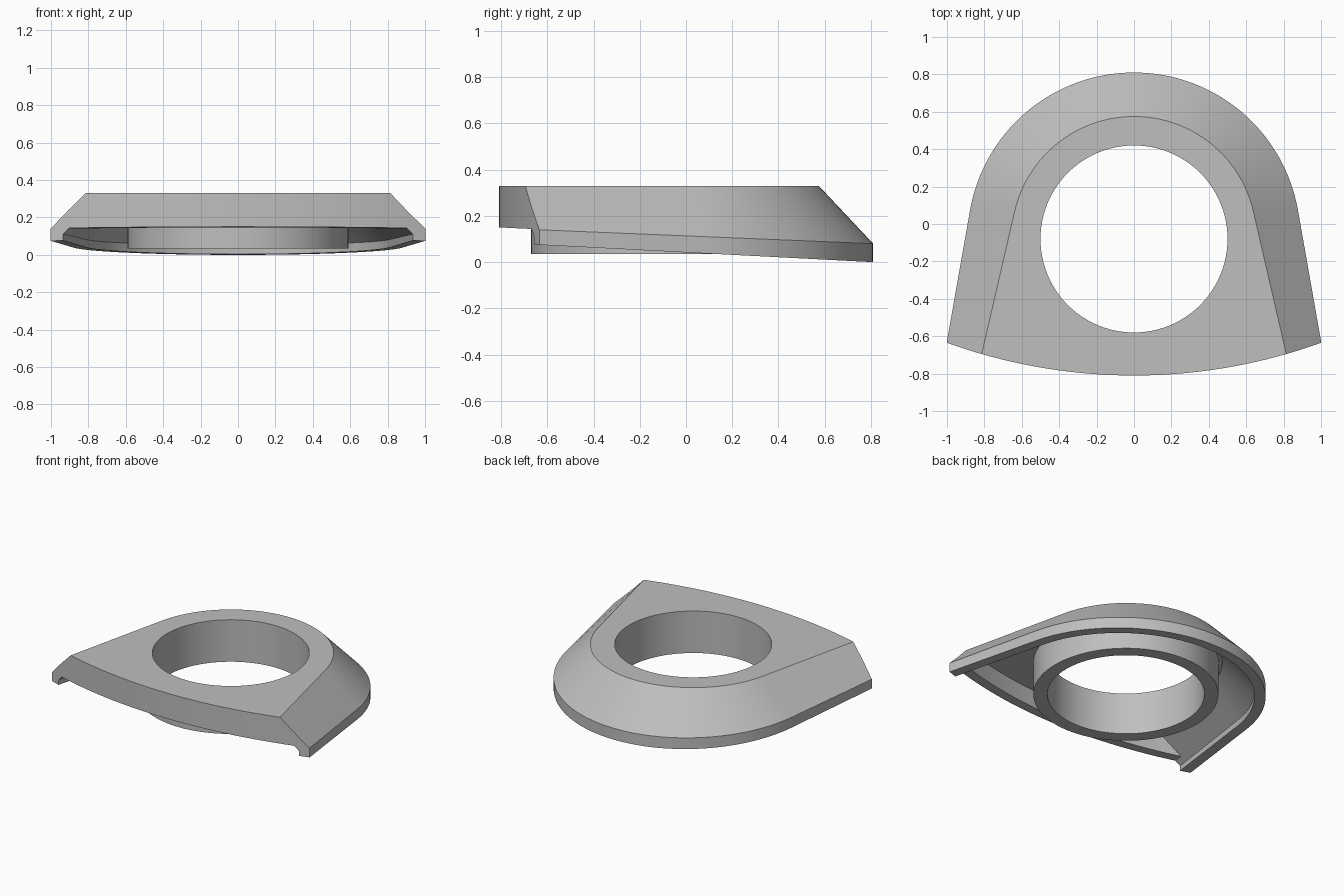
import bpy, bmesh, math

if "Cube" in bpy.data.objects:
    bpy.data.objects.remove(bpy.data.objects["Cube"])

CY = -0.08                 # centre of the round opening
FRONT_R, FRONT_CY = 2.945, 2.135   # large arc of the front face
WALL = 0.07

grey = bpy.data.materials.new("plain grey")
grey.use_nodes = True
colour = (0.52, 0.52, 0.52, 1)
grey.diffuse_color = colour
grey.node_tree.nodes["Principled BSDF"].inputs["Base Color"].default_value = colour


def loft(name, rings):
    """Closed solid through stacked loops with equal point counts."""
    bm = bmesh.new()
    loops = [[bm.verts.new(p) for p in ring] for ring in rings]
    n = len(loops[0])
    for a, b in zip(loops, loops[1:]):
        for i in range(n):
            j = (i + 1) % n
            bm.faces.new((a[i], a[j], b[j], b[i]))
    bm.faces.new(loops[0][::-1])
    bm.faces.new(loops[-1])
    bmesh.ops.recalc_face_normals(bm, faces=bm.faces)
    mesh = bpy.data.meshes.new(name)
    bm.to_mesh(mesh)
    bm.free()
    mesh.materials.append(grey)
    ob = bpy.data.objects.new(name, mesh)
    bpy.context.collection.objects.link(ob)
    return ob


def rail(r, degrees, z, steps=64, y_front=-1.2):
    """Horseshoe loop: round back, flared straight sides, z as a function of y."""
    t = math.radians(degrees)
    pts = []
    for i in range(steps + 1):
        a = t + (math.pi - 2 * t) * i / steps
        pts.append((r * math.cos(a), CY + r * math.sin(a)))
    x = pts[0][0] + (pts[0][1] - y_front) * math.tan(t)
    pts = [(x, y_front)] + pts + [(-x, y_front)]
    return [(px, py, z(py)) for px, py in pts]


def front_prism(name, r, y_other, z0, z1, steps=56):
    """Prism between the front arc of radius r and a straight edge."""
    pts = []
    for i in range(steps + 1):
        x = -1.4 + 2.8 * i / steps
        pts.append((x, FRONT_CY - math.sqrt(r * r - x * x)))
    pts += [(1.4, y_other), (-1.4, y_other)]
    return loft(name, [[(x, y, z(y)) for x, y in pts] for z in (z0, z1)])


def cylinder(name, r, z0, z1, n=96):
    ring = [(r * math.cos(2 * math.pi * i / n), CY + r * math.sin(2 * math.pi * i / n))
            for i in range(n)]
    return loft(name, [[(x, y, z) for x, y in ring] for z in (z0, z1)])


def cut(target, tool, operation):
    """Apply a boolean and discard the tool."""
    mod = target.modifiers.new("cut", 'BOOLEAN')
    mod.operation, mod.object, mod.solver = operation, tool, 'EXACT'
    bpy.context.view_layer.update()
    result = target.evaluated_get(bpy.context.evaluated_depsgraph_get())
    mesh = bpy.data.meshes.new_from_object(result)
    target.modifiers.clear()
    target.data = mesh
    bpy.data.objects.remove(tool)


def flat(z):
    return lambda y: z


# Slanted heights of the skirt
def skirt_bottom(y): return 0.042 - 0.0519 * y
def skirt_top(y): return 0.1136 - 0.0415 * y
def lip(y): return 0.111 - 0.0486 * y


# Outer solid: upright skirt, bevelled slope, flat top
housing = loft("housing", [rail(0.89, 10, skirt_bottom),
                           rail(0.89, 10, skirt_top),
                           rail(0.655, 13, flat(0.33))])

# Hollow underside, which leaves a front wall above the lip
cavity = loft("cavity", [rail(0.82, 10, lambda y: skirt_bottom(y) - 0.1, y_front=-1.3),
                         rail(0.82, 10, lambda y: skirt_top(y) - 0.03, y_front=-1.3),
                         rail(0.615, 13, flat(0.27), y_front=-1.3)])
front_wall = front_prism("front_wall", FRONT_R - WALL, -1.5, lip, flat(0.6))
cut(cavity, front_wall, 'DIFFERENCE')
cut(housing, cavity, 'DIFFERENCE')

# Curved front face
cut(housing, front_prism("front_face", FRONT_R, 1.5, flat(-0.5), flat(0.8)), 'INTERSECT')

# Collar under the opening, then the opening itself
cut(housing, cylinder("collar", 0.59, 0.035, 0.30), 'UNION')
cut(housing, cylinder("opening", 0.50, -0.5, 0.8), 'DIFFERENCE')

# Smooth curves with sharp edges
bpy.ops.object.select_all(action='DESELECT')
bpy.context.view_layer.objects.active = housing
housing.select_set(True)
bpy.ops.object.shade_smooth_by_angle(angle=math.radians(25))
